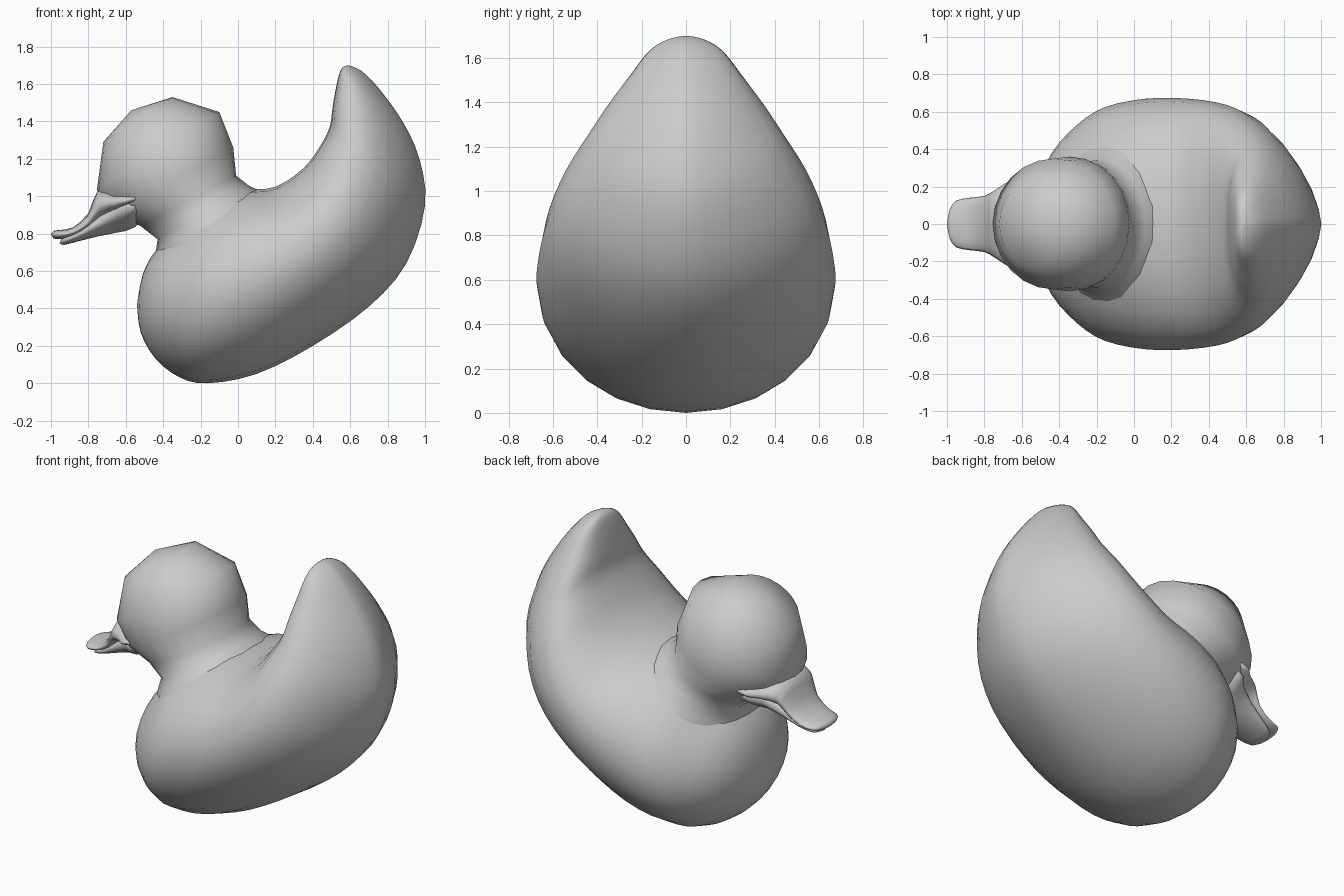
import bpy, bmesh, math

cube = bpy.data.objects.get("Cube")
if cube:
    bpy.data.objects.remove(cube, do_unlink=True)

grey = bpy.data.materials.new("plain grey")
grey.use_nodes = True
tone = (0.6, 0.6, 0.6, 1)
grey.diffuse_color = tone
grey.node_tree.nodes["Principled BSDF"].inputs["Base Color"].default_value = tone


def spline(rows, steps):
    """Smoothly fill in stations between the given ones."""
    ends = [rows[0]] + rows + [rows[-1]]
    out = []
    for a, b, c, d in zip(ends, ends[1:], ends[2:], ends[3:]):
        for k in range(steps):
            t = k / steps
            out.append([q + t / 2 * (r - p + t * (2 * p - 5 * q + 4 * r - s + t * (3 * (q - r) + s - p)))
                        for p, q, r, s in zip(a, b, c, d)])
    return out + [rows[-1]]


def loft(name, rows, sides, steps=1, keel=0.0):
    """Rings through stations: lower x, lower z, upper x, upper z, half width.
    The keel sharpens the lower edge and moves the widest point up, after the first third."""
    rows = spline(rows, steps)
    bm = bmesh.new()
    rings = []
    for i, (lx, lz, ux, uz, w) in enumerate(rows):
        power = keel * min(1, max(0, 2.5 * i / (len(rows) - 1) - 0.75))
        ring = []
        for j in range(sides):
            t = 2 * math.pi * j / sides
            s = (1 - math.cos(t)) / 2
            bend = 1 + power * 0.6 if s < 0.5 else 1 - power * 0.3
            y = math.copysign(abs(math.sin(t)) ** bend, math.sin(t)) * w
            s += power * s * (1 - s)
            ring.append(bm.verts.new((lx + (ux - lx) * s, y, lz + (uz - lz) * s)))
        rings.append(ring)
    for a, b in zip(rings, rings[1:]):
        for j in range(sides):
            k = (j + 1) % sides
            bm.faces.new((a[j], a[k], b[k], b[j]))
    bmesh.ops.remove_doubles(bm, verts=bm.verts, dist=0.0005)
    bmesh.ops.recalc_face_normals(bm, faces=bm.faces)
    mesh = bpy.data.meshes.new(name)
    bm.to_mesh(mesh)
    bm.free()
    mesh.materials.append(grey)
    for face in mesh.polygons:
        face.use_smooth = True
    obj = bpy.data.objects.new(name, mesh)
    bpy.context.collection.objects.link(obj)


# Body sweeping from the round chest to the upturned tail
loft("body", [
    [-.54, .42, -.54, .42, 0],
    [-.52, .27, -.51, .58, .2],
    [-.44, .13, -.44, .71, .38],
    [-.31, .03, -.30, .85, .53],
    [-.16, 0, -.15, .97, .625],
    [.1, .05, .03, 1.03, .67],
    [.4, .2, .2, 1.05, .67],
    [.7, .41, .35, 1.15, .635],
    [.9, .64, .44, 1.27, .56],
    [1, .95, .49, 1.37, .45],
    [.97, 1.2, .505, 1.47, .35],
    [.88, 1.4, .52, 1.56, .26],
    [.75, 1.58, .54, 1.65, .17],
    [.66, 1.67, .56, 1.69, .08],
    [.59, 1.7, .59, 1.7, 0]], 24, 3, 0.55)

# Faceted head with a neck flaring into the back
loft("head", [
    [-.57, 1.46, -.57, 1.46, 0],
    [-.72, 1.29, -.35, 1.53, .23],
    [-.755, 1.03, -.1, 1.45, .35],
    [-.66, .9, -.025, 1.26, .36],
    [-.52, .84, -.01, 1.11, .33],
    [-.43, .77, .06, 1.055, .345],
    [-.44, .7, .14, 1.02, .405],
    [-.42, .6, .2, .95, .47]], 24)

# Upper bill with wide mouth corners
loft("upper_bill", [
    [-1, .795, -1, .795, 0],
    [-.985, .775, -.985, .815, .08],
    [-.95, .77, -.95, .82, .125],
    [-.88, .785, -.88, .835, .14],
    [-.8, .82, -.8, .91, .15],
    [-.74, .87, -.75, 1.03, .18],
    [-.66, .91, -.66, 1.02, .235],
    [-.55, .955, -.55, 1.02, .29],
    [-.45, 1, -.45, 1, 0]], 16, 2)

# Lower bill, wedge shaped and closed against the upper one
loft("lower_bill", [
    [-.955, .75, -.955, .75, 0],
    [-.93, .74, -.93, .785, .085],
    [-.85, .76, -.85, .83, .12],
    [-.75, .785, -.75, .9, .145],
    [-.65, .805, -.65, .96, .19],
    [-.55, .835, -.55, 1, .26],
    [-.45, .95, -.45, .95, 0]], 16, 2, 0.8)
